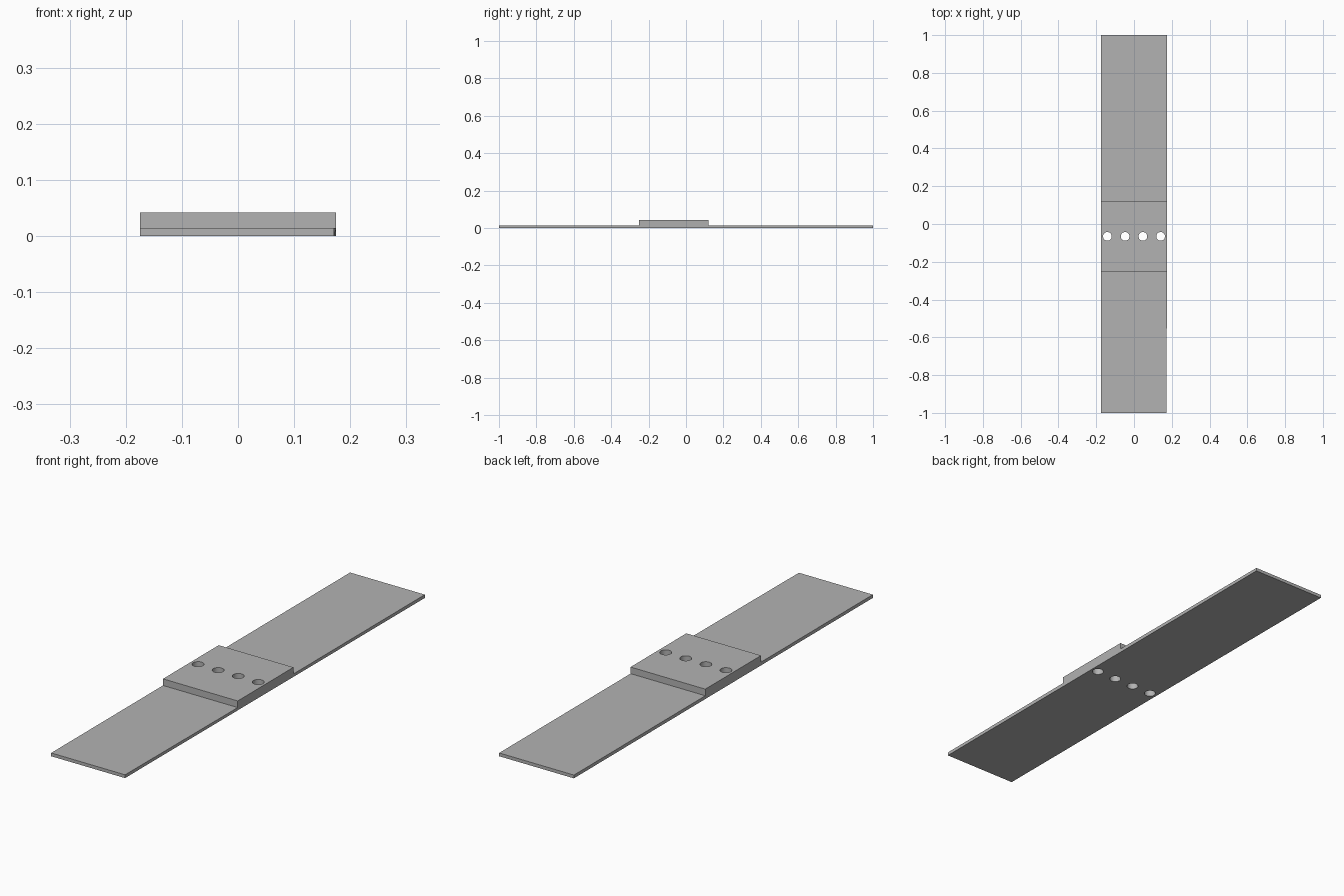
import bpy
import bmesh

cube = bpy.data.objects.get("Cube")
if cube:
    bpy.data.objects.remove(cube, do_unlink=True)

HALF_WIDTH = 0.175
PLATE_TOP, BLOCK_TOP = 0.014, 0.042
BLOCK_FRONT, BLOCK_BACK = -0.252, 0.121
HOLE_Y = (BLOCK_FRONT + BLOCK_BACK) / 2
HOLE_RADIUS, HOLE_SPACING = 0.023, 0.094

grey = bpy.data.materials.new("plain_grey")
grey.use_nodes = True
colour = (0.45, 0.45, 0.45, 1)
grey.diffuse_color = colour
grey.node_tree.nodes["Principled BSDF"].inputs["Base Color"].default_value = colour


def add_object(name, bm):
    bmesh.ops.recalc_face_normals(bm, faces=bm.faces)
    mesh = bpy.data.meshes.new(name)
    bm.to_mesh(mesh)
    bm.free()
    mesh.materials.append(grey)
    obj = bpy.data.objects.new(name, mesh)
    bpy.context.collection.objects.link(obj)
    return obj


# Long strip with a raised block: side profile extruded across the width
profile = [(-1, 0), (1, 0), (1, PLATE_TOP), (BLOCK_BACK, PLATE_TOP),
           (BLOCK_BACK, BLOCK_TOP), (BLOCK_FRONT, BLOCK_TOP),
           (BLOCK_FRONT, PLATE_TOP), (-1, PLATE_TOP)]
bm = bmesh.new()
side = bm.faces.new([bm.verts.new((-HALF_WIDTH, y, z)) for y, z in profile])
extruded = bmesh.ops.extrude_face_region(bm, geom=[side])["geom"]
bmesh.ops.translate(bm, vec=(2 * HALF_WIDTH, 0, 0),
                    verts=[v for v in extruded if isinstance(v, bmesh.types.BMVert)])
# Front end is very slightly narrower on one side
for v in bm.verts:
    if v.co.y < -0.99 and v.co.x > 0:
        v.co.x -= 0.004
strip = add_object("strip_with_raised_block", bm)

# Row of four through holes
bm = bmesh.new()
for i in range(4):
    start = len(bm.verts)
    hole = bmesh.ops.create_cone(bm, cap_ends=True, segments=32, radius1=HOLE_RADIUS,
                                 radius2=HOLE_RADIUS, depth=0.2)
    bmesh.ops.translate(bm, verts=hole["verts"],
                        vec=((i - 1.5) * HOLE_SPACING, HOLE_Y, 0))
cutter = add_object("hole_cutter", bm)
cutter.hide_render = True
cutter.hide_set(True)

cut = strip.modifiers.new("holes", "BOOLEAN")
cut.operation = "DIFFERENCE"
cut.solver = "EXACT"
cut.object = cutter

# Smooth hole walls, sharp plate edges
bpy.ops.object.select_all(action="DESELECT")
strip.select_set(True)
bpy.context.view_layer.objects.active = strip
bpy.ops.object.modifier_apply(modifier=cut.name)
bpy.ops.object.shade_smooth_by_angle()
bpy.data.objects.remove(cutter, do_unlink=True)
